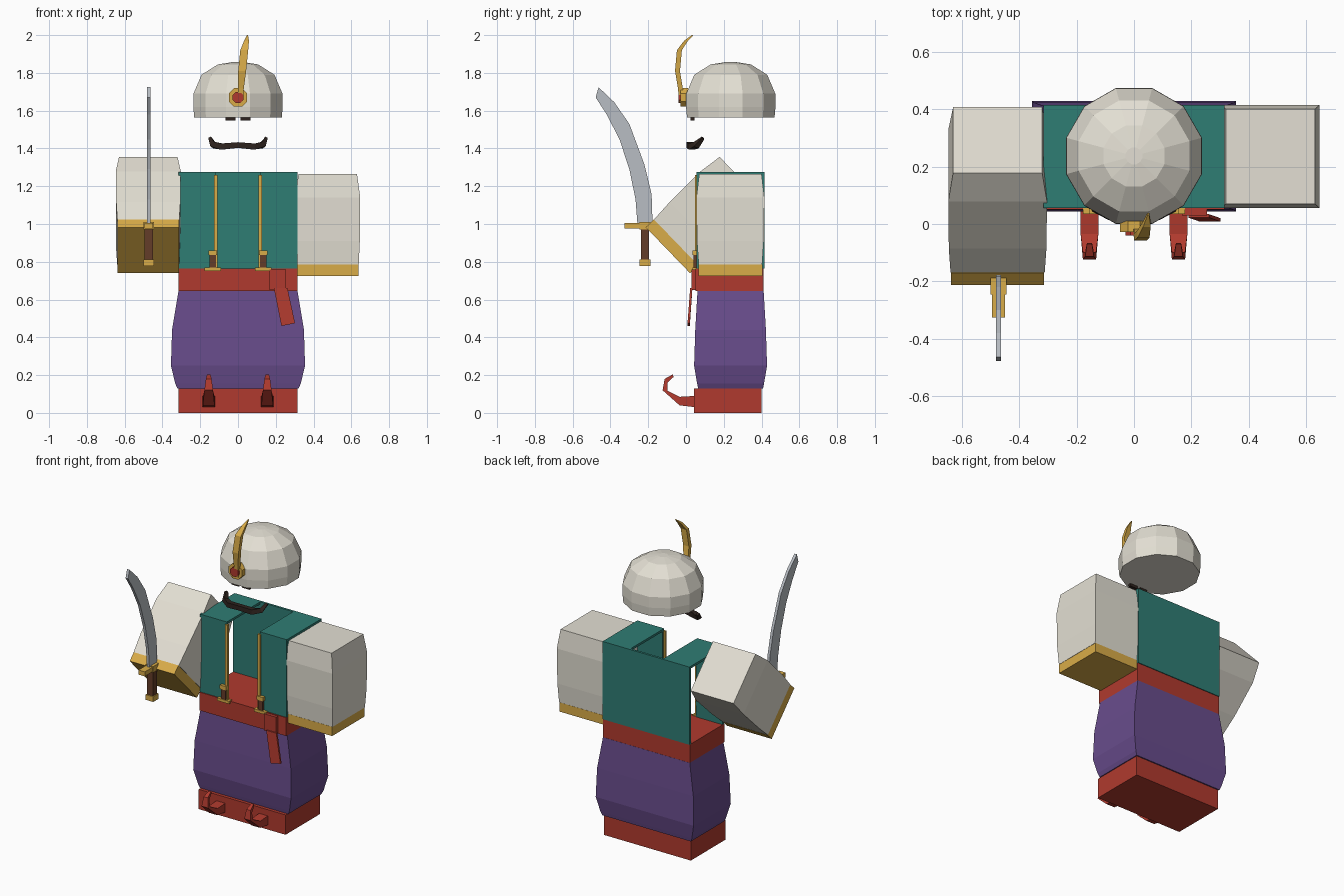
import bpy, bmesh, math
from mathutils import Matrix, Vector

if "Cube" in bpy.data.objects:
    bpy.data.objects.remove(bpy.data.objects["Cube"])


def mat(name, hexcol):
    lin = lambda c: c / 12.92 if c < 0.04 else ((c + 0.055) / 1.055) ** 2.4
    m = bpy.data.materials.new(name)
    m.diffuse_color = [lin(int(hexcol[i:i + 2], 16) / 255) for i in (0, 2, 4)] + [1]
    m.use_nodes = True
    m.node_tree.nodes["Principled BSDF"].inputs["Base Color"].default_value = m.diffuse_color
    return m


CLOTH = mat("cloth", "E3DFD3")
GOLD = mat("gold", "D9AC48")
TEAL = mat("teal", "2F7D74")
RED = mat("red", "B03A2E")
PURPLE = mat("purple", "684C8C")
BROWN = mat("brown", "643C28")
DARK = mat("dark", "2E231E")
STEEL = mat("steel", "B9BEC4")


def loft(name, rings, material, xf=None):
    """Skin a list of equal-length closed rings and cap both ends."""
    bm = bmesh.new()
    vs = [[bm.verts.new(p) for p in r] for r in rings]
    n = len(vs[0])
    for a, b in zip(vs, vs[1:]):
        for i in range(n):
            j = (i + 1) % n
            bm.faces.new((a[i], a[j], b[j], b[i]))
    bm.faces.new(vs[0])
    bm.faces.new(vs[-1])
    if xf:
        bm.transform(xf)
    bmesh.ops.recalc_face_normals(bm, faces=bm.faces)
    me = bpy.data.meshes.new(name)
    bm.to_mesh(me)
    bm.free()
    me.materials.append(material)
    ob = bpy.data.objects.new(name, me)
    bpy.context.collection.objects.link(ob)
    return ob


def rect(x0, x1, y0, y1, z):
    return [(x0, y0, z), (x1, y0, z), (x1, y1, z), (x0, y1, z)]


def box(name, x0, x1, y0, y1, z0, z1, material, xf=None):
    return loft(name, [rect(x0, x1, y0, y1, z0), rect(x0, x1, y0, y1, z1)], material, xf)


def puff(name, cx, cy, levels, material, xf=None):
    """Puffed box: levels of (z, half x, half y)."""
    return loft(name, [rect(cx - a, cx + a, cy - b, cy + b, z) for z, a, b in levels], material, xf)


def disc(name, r, z, y0, y1, material):
    ring = lambda y: [(r * math.cos((i + .5) * math.pi / 4), y, z + r * math.sin((i + .5) * math.pi / 4))
                      for i in range(8)]
    loft(name, [ring(y0), ring(y1)], material)


# Turban
prof = [(.24, 1.565), (.245, 1.62), (.244, 1.69), (.2, 1.79), (.11, 1.845), (.03, 1.857)]
loft("turban", [[(r * math.cos(math.radians(30 * i + 15)), .237 + r * math.sin(math.radians(30 * i + 15)), z)
                 for i in range(12)] for r, z in prof], CLOTH)

# Turban jewel and plume
disc("jewel_setting", .053, 1.67, -.028, .01, GOLD)
disc("jewel", .032, 1.67, -.04, -.02, RED)
plume = [(.012, -.022, 1.64, .012, .012), (.015, -.03, 1.72, .016, .013), (.022, -.045, 1.81, .021, .013),
         (.033, -.035, 1.92, .021, .013), (.045, .0, 1.97, .013, .01), (.05, .035, 2.0, .003, .004)]
loft("plume", [rect(x - a, x + a, y - b, y + b, z) for x, y, z, a, b in plume], GOLD)

# Eyebrows and moustache
for s in (-1, 1):
    box("eyebrow", s * .012, s * .065, .025, .045, 1.547, 1.565, DARK)
half = [(0, .018, 1.418, .015), (.085, .03, 1.41, .016), (.13, .055, 1.418, .015), (.148, .09, 1.455, .008)]
path = [(-x, y, z, r) for x, y, z, r in half[:0:-1]] + half
rings = []
for i, (x, y, z, r) in enumerate(path):
    a, b = path[max(i - 1, 0)], path[min(i + 1, len(path) - 1)]
    t = Vector(b[:3]) - Vector(a[:3])
    u = Vector((-t.z, 0, t.x)).normalized()
    w = t.cross(u).normalized()
    rings.append([Vector((x, y, z)) + r * (c * u + d * w) for c, d in ((1, 1), (1, -1), (-1, -1), (-1, 1))])
loft("moustache", rings, DARK)

# Open vest: back, shoulders, front panels, gold edging and daggers
box("vest_back", -.315, .315, .4, .415, .765, 1.275, TEAL)
for s in (-1, 1):
    box("vest_shoulder", s * .12, s * .315, .055, .4, 1.26, 1.275, TEAL)
    box("vest_front", s * .12, s * .315, .055, .07, .765, 1.26, TEAL)
    box("vest_edging", s * .108, s * .128, .047, .062, .765, 1.26, GOLD)
    box("dagger_pommel", s * .11, s * .157, .035, .065, .835, .86, GOLD)
    box("dagger_grip", s * .117, s * .15, .04, .062, .77, .835, BROWN)
    box("dagger_guard", s * .09, s * .177, .035, .065, .752, .77, GOLD)

# Sash with knot and hanging tail
box("sash", -.315, .315, .05, .41, .645, .765, RED)
box("sash_knot", .168, .255, .03, .055, .65, .76, RED)
loft("sash_tail", [[(.19, .022, .66), (.262, .022, .66), (.262, .034, .66), (.19, .034, .66)],
                   [(.23, .008, .46), (.302, .008, .475), (.302, .02, .475), (.23, .02, .46)]], RED)

# Trousers, shoes and curled toes
toe = [(.05, .03, .05, .09, .032), (-.034, .04, -.034, .085, .031), (-.124, .12, -.098, .117, .023),
       (-.113, .18, -.098, .16, .015), (-.07, .204, -.066, .19, .009)]
for s in (-1, 1):
    puff("trouser_leg", s * .157, .236, [(.13, .164, .172), (.155, .175, .177), (.25, .198, .193),
                                         (.44, .192, .187), (.645, .158, .175)], PURPLE)
    box("shoe", 0, s * .315, .043, .4, 0, .13, RED)
    loft("curled_toe", [[(s * .155 - w, y0, z0), (s * .155 + w, y0, z0), (s * .155 + w, y1, z1),
                         (s * .155 - w, y1, z1)] for y0, z0, y1, z1, w in toe], RED)

# Sleeves with cuffs; the sword arm swings forward
swing = (Matrix.Translation((0, .178, 1.355)) @ Matrix.Rotation(math.radians(-46), 4, 'X')
         @ Matrix.Translation((0, -.07, -1.265)))
for s, xf in ((1, None), (-1, swing)):
    puff("sleeve", s * .475, .235, [(.785, .164, .168), (.91, .17, .177), (1.14, .172, .18),
                                    (1.265, .155, .165)], CLOTH, xf)
    box("cuff", s * .313, s * .637, .066, .404, .725, .785, GOLD, xf)

# Curved sword
SX = -.472
box("sword_pommel", SX - .028, SX + .028, -.245, -.188, .778, .812, GOLD)
box("sword_grip", SX - .022, SX + .022, -.237, -.197, .812, .975, BROWN)
box("sword_guard", SX - .023, SX + .023, -.325, -.155, .975, 1.005, GOLD)
box("guard_collar", SX - .028, SX + .028, -.245, -.188, .97, 1.01, GOLD)
blade = [(-.257, 1.0), (-.177, 1.0), (-.182, 1.157), (-.22, 1.315), (-.3, 1.53), (-.38, 1.645), (-.463, 1.724),
         (-.478, 1.67), (-.42, 1.58), (-.352, 1.448), (-.3, 1.29), (-.267, 1.13)]
loft("sword_blade", [[(SX + d, y, z) for y, z in blade] for d in (-.009, .009)], STEEL)
